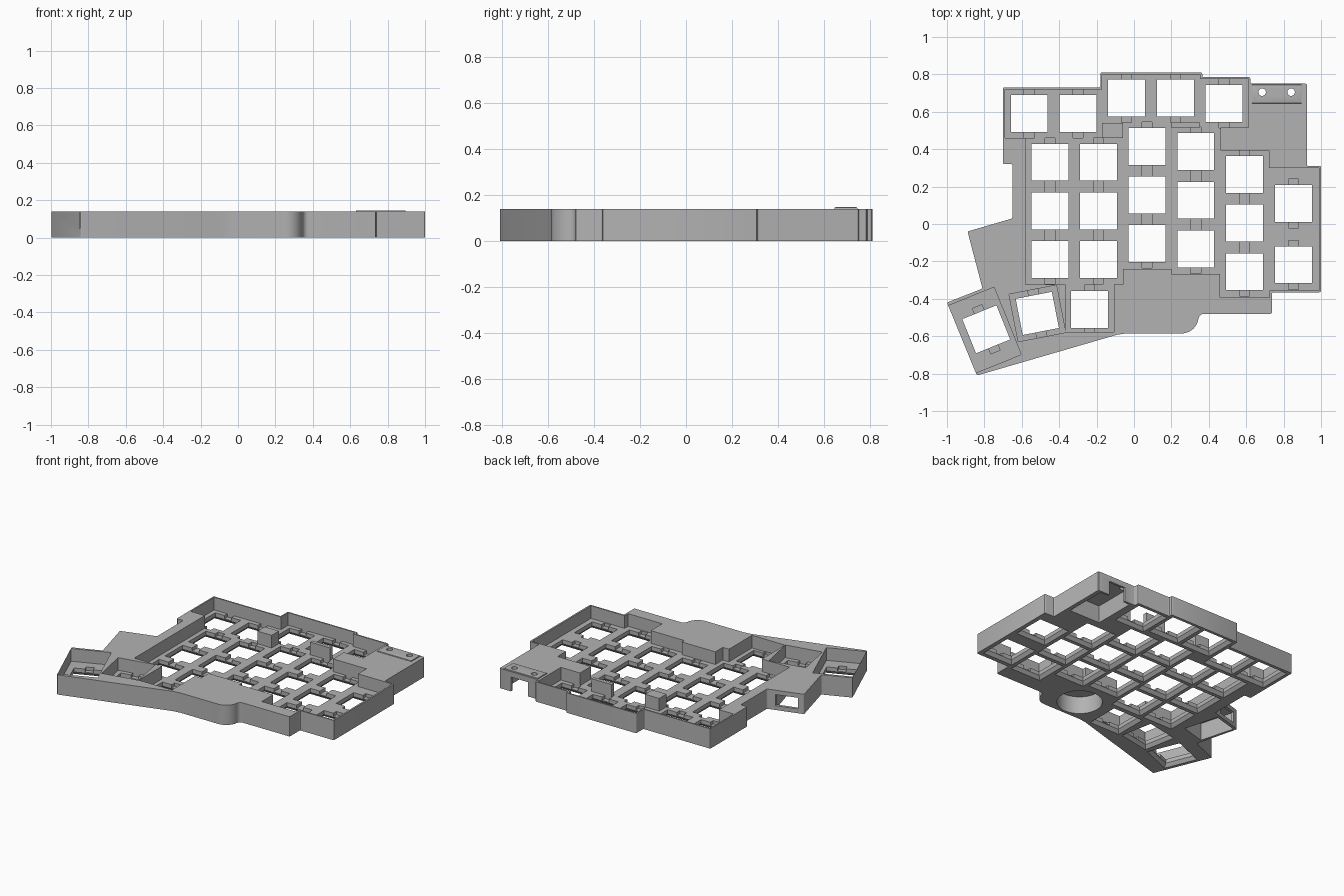
import bpy, bmesh, math
from mathutils import Matrix, Vector

if "Cube" in bpy.data.objects:
    bpy.data.objects.remove(bpy.data.objects["Cube"], do_unlink=True)

TOP, FLOOR, PITCH, HOLE = 0.139, 0.05, 0.26, 0.0985

grey = bpy.data.materials.new("plain grey")
grey.use_nodes = True
grey.diffuse_color = (0.45, 0.45, 0.45, 1)
grey.node_tree.nodes["Principled BSDF"].inputs["Base Color"].default_value = (0.45, 0.45, 0.45, 1)


def add_object(name, bm):
    bmesh.ops.recalc_face_normals(bm, faces=bm.faces[:])
    mesh = bpy.data.meshes.new(name)
    bm.to_mesh(mesh)
    bm.free()
    mesh.materials.append(grey)
    obj = bpy.data.objects.new(name, mesh)
    bpy.context.collection.objects.link(obj)
    return obj


def prism(bm, points, z0, z1):
    face = bm.faces.new([bm.verts.new((x, y, z0)) for x, y in points])
    new = bmesh.ops.extrude_face_region(bm, geom=[face])["geom"]
    bmesh.ops.translate(bm, vec=(0, 0, z1 - z0), verts=[v for v in new if isinstance(v, bmesh.types.BMVert)])


def box(bm, centre, half, z0, z1, angle=0, flare=0):
    """Upright block turned about z; flare widens its lower end."""
    place = Matrix.Translation((*centre, (z0 + z1) / 2)) @ Matrix.Rotation(math.radians(angle), 4, 'Z')
    size = Matrix.Diagonal((half[0] * 2, half[1] * 2, z1 - z0, 1))
    verts = bmesh.ops.create_cube(bm, size=1, matrix=place @ size)["verts"]
    mid = Vector((*centre, 0))
    for v in verts:
        if flare and v.co.z < (z0 + z1) / 2:
            v.co.xy = mid.xy + (v.co.xy - mid.xy) * (1 + flare)


def cylinder(bm, centre, radius, z0, z1, sides=48):
    bmesh.ops.create_cone(bm, cap_ends=True, segments=sides, radius1=radius, radius2=radius,
                          depth=z1 - z0, matrix=Matrix.Translation((*centre, (z0 + z1) / 2)))


def cut(target, name, build):
    """Subtract the solid made by build, then keep the cutter hidden."""
    bm = bmesh.new()
    build(bm)
    cutter = add_object(name, bm)
    mod = target.modifiers.new(name, 'BOOLEAN')
    mod.operation, mod.solver, mod.object = 'DIFFERENCE', 'EXACT', cutter
    mod.use_self = True
    bpy.context.view_layer.objects.active = target
    bpy.ops.object.modifier_apply(modifier=name)
    bpy.data.objects.remove(cutter, do_unlink=True)


# Key positions: x, y, turn
keys = [(-0.56, 0.59, 0), (-0.3, 0.59, 0), (-0.04, 0.673, 0), (0.222, 0.673, 0), (0.482, 0.645, 0)]
for x, y in [(-0.45, 0.33), (-0.19, 0.33), (0.07, 0.415), (0.33, 0.387), (0.59, 0.265)]:
    keys += [(x, y - i * PITCH, 0) for i in range(3)]
keys += [(0.852, 0.11, 0), (0.852, -0.218, 0), (-0.237, -0.457, 0), (-0.517, -0.478, 11)]
keys += [(-0.79, -0.563, 22)]

# Case body with a rounded front corner
outline = [(-0.7, 0.73), (-0.18, 0.73), (-0.18, 0.81), (0.365, 0.81), (0.365, 0.785), (0.622, 0.785),
           (0.622, 0.75), (0.925, 0.75), (0.925, 0.31), (1.0, 0.31), (1.0, -0.365), (0.738, -0.365),
           (0.738, -0.48)]
outline += [(0.375 - 0.03 * math.sin(t * math.pi / 12), -0.51 + 0.03 * math.cos(t * math.pi / 12)) for t in range(7)]
outline += [(0.255 + 0.09 * math.cos(t * math.pi / 20), -0.495 - 0.09 * math.sin(t * math.pi / 20)) for t in range(11)]
outline += [(-0.04, -0.585), (-0.09, -0.592), (-0.84, -0.81), (-1.0, -0.42), (-0.81, -0.345), (-0.89, -0.04),
            (-0.65, 0.03), (-0.65, 0.32), (-0.7, 0.32)]
bm = bmesh.new()
prism(bm, outline, 0, TOP)
bmesh.ops.recalc_face_normals(bm, faces=bm.faces[:])
corners = [e for e in bm.edges if abs(e.verts[0].co.z - e.verts[1].co.z) > 0.1 and e.calc_face_angle() > 0.8]
bmesh.ops.bevel(bm, geom=corners, offset=0.012, segments=3, profile=0.5, affect='EDGES', clamp_overlap=True)
body = add_object("case_body", bm)


# Sunken key wells
def wells(bm):
    prism(bm, [(-0.69, 0.72), (-0.17, 0.72), (-0.17, 0.8), (0.353, 0.8), (0.353, 0.775), (0.612, 0.775),
               (0.612, 0.515), (0.463, 0.515), (0.463, 0.393), (0.723, 0.393), (0.723, 0.3), (0.988, 0.3),
               (0.988, -0.355), (0.725, -0.355), (0.725, -0.393), (0.46, -0.393), (0.46, -0.267),
               (0.2, -0.267), (0.2, -0.24), (-0.06, -0.24), (-0.06, -0.323), (-0.108, -0.323),
               (-0.108, -0.578), (-0.365, -0.578), (-0.365, -0.323), (-0.58, -0.323), (-0.58, 0.46),
               (-0.69, 0.46)], FLOOR, 0.3)
    box(bm, (-0.517, -0.478), (0.129, 0.129), FLOOR, 0.3, 11)
    box(bm, (-0.797, -0.567), (0.131, 0.194), FLOOR, 0.3, 22)


cut(body, "wells_cutter", wells)


# Switch holes, flared underneath, with clip notches front and back
def flares(bm):
    for x, y, turn in keys:
        box(bm, (x, y), (HOLE, HOLE), -0.001, 0.022, turn, 0.2)


def holes(bm):
    for x, y, turn in keys:
        box(bm, (x, y), (HOLE, HOLE), -0.1, 0.1, turn)


def notches(bm):
    for x, y, turn in keys:
        box(bm, (x, y), (0.027, 0.131), 0.027, FLOOR + 0.002, turn)


cut(body, "flare_cutter", flares)
cut(body, "hole_cutter", holes)
cut(body, "notch_cutter", notches)


# Pockets open underneath: controller bay, jack bay and round bay
def bays(bm):
    box(bm, (0.775, 0.585), (0.12, 0.15), -0.1, 0.122)
    box(bm, (-0.75, -0.15), (0.09, 0.125), -0.1, 0.122, 15.5)
    cylinder(bm, (0.1, -0.42), 0.145, -0.1, 0.122)


def ports(bm):
    box(bm, (0.77, 0.75), (0.065, 0.05), -0.1, 0.1)
    box(bm, (-0.775, -0.02), (0.075, 0.07), 0.03, 0.108, 15.5)


def screw_holes(bm):
    for x in (0.685, 0.84):
        cylinder(bm, (x, 0.705), 0.02, 0.1, 0.3, 24)


cut(body, "bay_cutter", bays)
cut(body, "port_cutter", ports)
cut(body, "screw_cutter", screw_holes)

# Raised cover plate over the controller
bm = bmesh.new()
box(bm, (0.763, 0.695), (0.133, 0.05), TOP - 0.002, 0.146)
rim = [e for e in bm.edges if all(v.co.z > 0.14 for v in e.verts)]
bmesh.ops.bevel(bm, geom=rim, offset=0.005, segments=2, profile=0.5, affect='EDGES')
cover = add_object("controller_cover", bm)
cut(cover, "cover_screw_cutter", screw_holes)

# Filler blocks between the staggered wells
bm = bmesh.new()
box(bm, (-0.115, 0.5), (0.055, 0.04), FLOOR - 0.004, TOP)
box(bm, (0.276, 0.53), (0.077, 0.013), FLOOR - 0.004, TOP)
filler = add_object("well_fillers", bm)

for obj in (body, cover, filler):
    bpy.ops.object.select_all(action='DESELECT')
    obj.select_set(True)
    bpy.context.view_layer.objects.active = obj
    bpy.ops.object.shade_smooth_by_angle(angle=math.radians(30))
